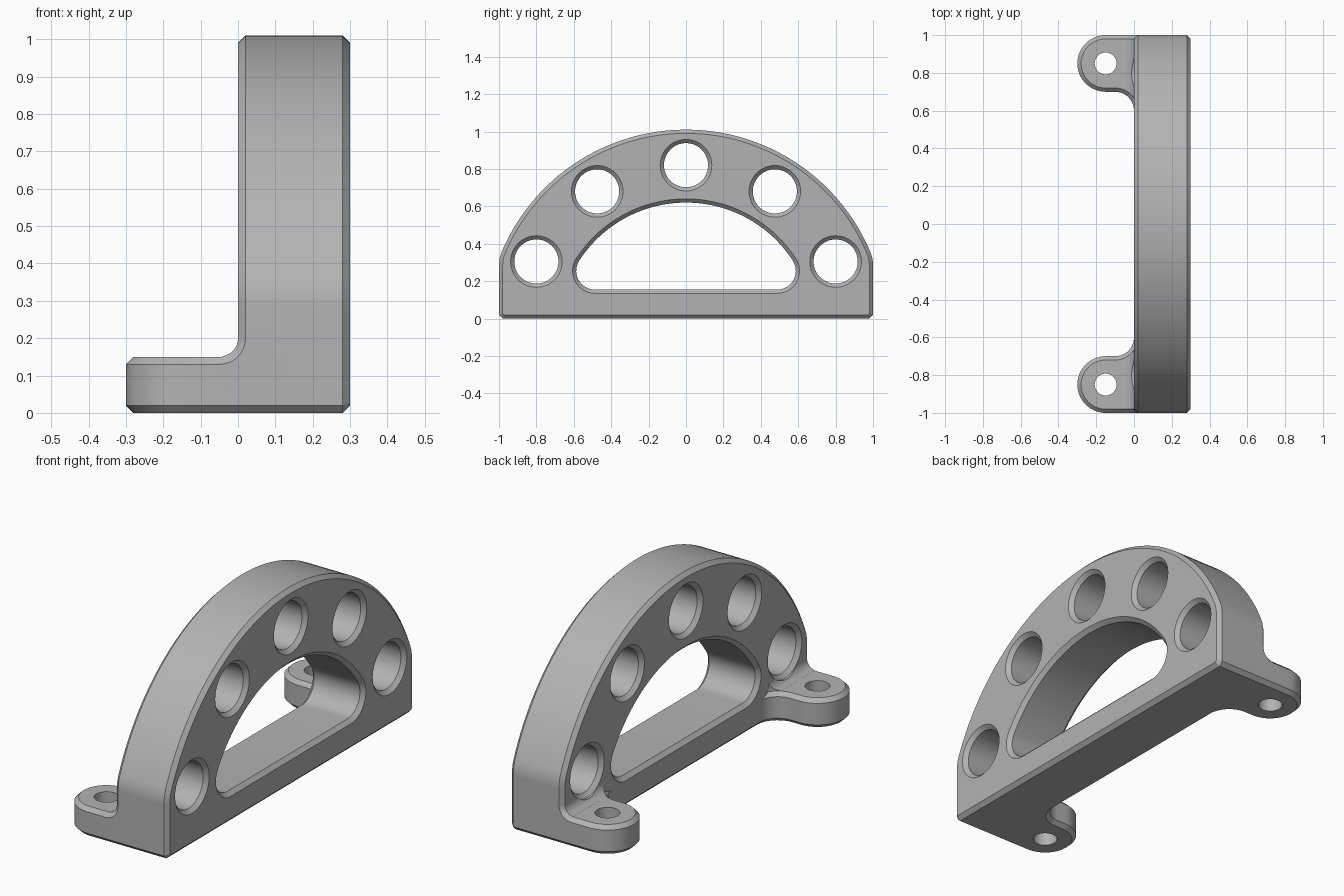
import bpy, bmesh
from math import sin, cos, pi, sqrt, atan2
from mathutils import Vector

CH = 0.02          # chamfer width
CZ = -0.06         # height of the common arch centre

old = bpy.data.objects.get("Cube")
if old:
    bpy.data.objects.remove(old)

steel = bpy.data.materials.new("grey_metal")
steel.use_nodes = True
grey = (0.45, 0.45, 0.45, 1)
steel.diffuse_color = grey
steel.node_tree.nodes["Principled BSDF"].inputs["Base Color"].default_value = grey


def arc(cx, cy, r, a, b, n):
    return [(cx + r * cos(a + (b - a) * i / n), cy + r * sin(a + (b - a) * i / n))
            for i in range(n + 1)]


def inset(outline, d):
    """Offset a counter-clockwise outline inward by d (outward if negative)."""
    pts = [Vector(p) for p in outline]
    out = []
    for i, p in enumerate(pts):
        t1 = (p - pts[i - 1]).normalized()
        t2 = (pts[(i + 1) % len(pts)] - p).normalized()
        n1, n2 = Vector((-t1.y, t1.x)), Vector((-t2.y, t2.x))
        out.append(p + (n1 + n2) * (d / (1 + n1.dot(n2))))
    return out


def loft(name, rings):
    """Closed solid through rings of 3D points."""
    bm = bmesh.new()
    loops = [[bm.verts.new(p) for p in ring] for ring in rings]
    for lo, hi in zip(loops, loops[1:]):
        for i in range(len(lo)):
            bm.faces.new((lo[i - 1], lo[i], hi[i], hi[i - 1]))
    bm.faces.new(loops[0])
    bm.faces.new(loops[-1])
    bmesh.ops.recalc_face_normals(bm, faces=bm.faces)
    mesh = bpy.data.meshes.new(name)
    bm.to_mesh(mesh)
    bm.free()
    ob = bpy.data.objects.new(name, mesh)
    bpy.context.collection.objects.link(ob)
    mesh.materials.append(steel)
    return ob


def loft_x(name, outline, sections):
    return loft(name, [[(x, p[0], p[1]) for p in inset(outline, d)] for x, d in sections])


def loft_z(name, outline, sections, side):
    return loft(name, [[(p[0], p[1] * side, z) for p in inset(outline, d)] for z, d in sections])


def combine(target, tool, operation):
    mod = target.modifiers.new(operation.lower(), "BOOLEAN")
    mod.operation = operation
    mod.solver = "EXACT"
    mod.object = tool
    tool.hide_render = True
    bpy.context.view_layer.objects.active = target
    bpy.ops.object.modifier_apply(modifier=mod.name)
    bpy.data.objects.remove(tool)


def arch_outline(radius, fillet, fy, fz, start):
    """Right-hand fillet, big arch, mirrored left-hand fillet."""
    a = atan2(fz - CZ, fy)
    right = arc(fy, fz, fillet, start, a, 14)
    top = arc(0, CZ, radius, a, pi - a, 64)[1:-1]
    return right + top + [(-y, z) for y, z in reversed(right)]


# Arched body plate
R, F = 1.07, 0.2
fz = CZ + sqrt((R - F) ** 2 - (1 - F) ** 2)
outline = [(-1, CH), (-1 + CH, 0), (1 - CH, 0), (1, CH)] + arch_outline(R, F, 1 - F, fz, 0)
body = loft_x("arched_bracket", outline, [(0, CH), (CH, 0), (0.3 - CH, 0), (0.3, CH)])

# Mounting tabs with their root fillets
tab_outline = ([(0.1, 0.5), (0.1, 1)] + arc(-0.15, 0.85, 0.15, pi / 2, 3 * pi / 2, 28)
               + arc(-0.1, 0.6, 0.1, pi / 2, 0, 12) + [(0, 0.5)])
for side in (1, -1):
    tab = loft_z("mounting_tab", tab_outline,
                 [(0, CH), (CH, 0), (0.15 - CH, 0), (0.15, CH)], side)
    combine(body, tab, "UNION")
    rings = []
    for k in range(13):
        a = k / 12 * pi / 2
        drop = 0.07 * cos(a)
        x_in = -0.05 + sqrt(max(0, 0.05 ** 2 - drop ** 2))
        x_out = -0.05 + 0.07 * sin(a)
        ring = [(0.05, 1), (x_out, 1), (x_in, 1 - CH)]
        for i in range(6):
            x = x_in + (0.015 - x_in) * i / 5
            ring.append((x, 0.6 + sqrt(0.12 ** 2 - (x + 0.1) ** 2)))
        ring.append((0.05, ring[-1][1]))
        rings.append([(x, y * side, 0.2 - drop) for x, y in ring])
    combine(body, loft("tab_root_fillet", rings), "UNION")
    bolt = loft_z("bolt_hole", arc(-0.15, 0.85, 0.058, 0, 2 * pi, 32)[:-1],
                  [(-0.1, 0), (0.3, 0)], side)
    combine(body, bolt, "DIFFERENCE")

# Chamfered through cuts: window and five round holes
CUT = [(-0.07, -CH), (0, -CH), (CH, 0), (0.3 - CH, 0), (0.3, -CH), (0.35, -CH)]
WR, WF = 0.68, 0.1
wz = 0.155 + WF
wy = sqrt((WR - WF) ** 2 - (wz - CZ) ** 2)
combine(body, loft_x("window", arch_outline(WR, WF, wy, wz, -pi / 2), CUT), "DIFFERENCE")
for y, z in ((-0.8, 0.305), (-0.475, 0.68), (0, 0.82), (0.475, 0.68), (0.8, 0.305)):
    hole = loft_x("round_hole", arc(y, z, 0.118, 0, 2 * pi, 48)[:-1], CUT)
    combine(body, hole, "DIFFERENCE")

# Smooth curves, keep chamfers crisp
for ob in bpy.context.selected_objects:
    ob.select_set(False)
body.select_set(True)
bpy.context.view_layer.objects.active = body
bpy.ops.object.shade_smooth_by_angle(angle=pi / 6)
